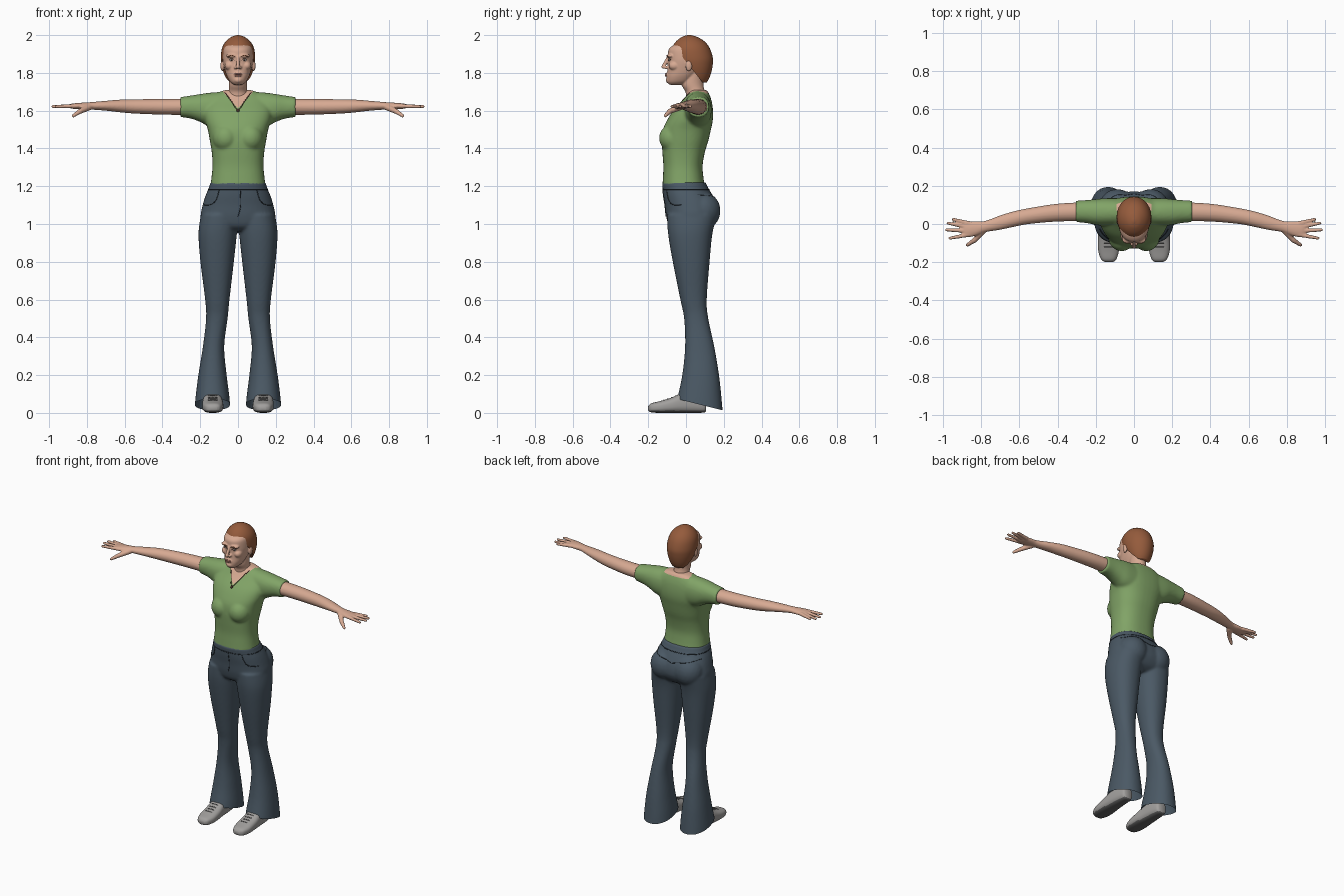
import bpy, bmesh, math
from mathutils import Vector, Matrix
from mathutils.bvhtree import BVHTree

if "Cube" in bpy.data.objects:
    bpy.data.objects.remove(bpy.data.objects["Cube"])


def material(name, r, g, b):
    mat = bpy.data.materials.new(name)
    mat.use_nodes = True
    mat.diffuse_color = (r, g, b, 1)
    shader = next(n for n in mat.node_tree.nodes if n.type == 'BSDF_PRINCIPLED')
    shader.inputs["Base Color"].default_value = (r, g, b, 1)
    shader.inputs["Roughness"].default_value = 0.8
    return mat


SKIN = material("skin", .68, .40, .29)
GREEN = material("shirt_green", .22, .37, .135)
DENIM = material("denim_blue", .07, .1, .13)
STITCH = material("dark_denim", .025, .035, .045)
HAIR = material("auburn_hair", .30, .105, .045)
SHOE = material("shoe_grey", .36, .35, .34)
SOLE = material("sole_grey", .12, .12, .12)
LIPS = material("lips", .50, .22, .17)
WHITE = material("eye_white", .65, .62, .6)
DARK = material("dark_brown", .06, .03, .02)


def spline(rows, steps=6):
    """Smooth the station rows with a Catmull-Rom curve."""
    rows = [Vector(r) for r in rows]
    rows = [rows[0]] + rows + [rows[-1]]
    out = []
    for a, b, c, d in zip(rows, rows[1:], rows[2:], rows[3:]):
        for i in range(steps):
            t = i / steps
            out.append(b + (c - a) * (t / 2) + (a * 2 - b * 5 + c * 4 - d) * (t * t / 2)
                       + (b * 3 - a - c * 3 + d) * (t ** 3 / 2))
    return out + [rows[-1]]


def loft(bm, axis, stations, power=2.0, sides=40):
    """Each station is a position along the axis, then low/high bounds of the other two axes."""
    u, v = [i for i in range(3) if i != axis]
    rings = []
    for pos, u0, u1, v0, v1 in spline(stations):
        ring = []
        for k in range(sides):
            angle = math.tau * k / sides
            c, s = math.cos(angle), math.sin(angle)
            co = Vector((0, 0, 0))
            co[axis] = pos
            co[u] = (u0 + u1) / 2 + (u1 - u0) / 2 * math.copysign(abs(c) ** (2 / power), c)
            co[v] = (v0 + v1) / 2 + (v1 - v0) / 2 * math.copysign(abs(s) ** (2 / power), s)
            ring.append(bm.verts.new(co))
        rings.append(ring)
    for a, b in zip(rings, rings[1:]):
        for k in range(sides):
            n = (k + 1) % sides
            bm.faces.new((a[k], a[n], b[n], b[k]))
    bm.faces.new(rings[0])
    bm.faces.new(rings[-1])


def column(bm, rows, power=2.0):
    """Upright symmetric loft: height, half width, front, back."""
    loft(bm, 2, [(z, -w, w, y0, y1) for z, w, y0, y1 in rows], power)


def blob(bm, centre, radii, detail=3):
    matrix = Matrix.Translation(centre) @ Matrix.Diagonal((*radii, 1))
    bmesh.ops.create_icosphere(bm, subdivisions=detail, radius=1, matrix=matrix)


def limb(bm, start, end, r0, r1, count=12):
    start, end = Vector(start), Vector(end)
    for i in range(count + 1):
        t = i / count
        r = r0 + (r1 - r0) * t
        blob(bm, start.lerp(end, t), (r, r, r), 2)


def mirror(bm):
    copy = bmesh.ops.duplicate(bm, geom=bm.verts[:] + bm.edges[:] + bm.faces[:])["geom"]
    for v in copy:
        if isinstance(v, bmesh.types.BMVert):
            v.co.x = -v.co.x


def finish(name, bm, *mats):
    bmesh.ops.recalc_face_normals(bm, faces=bm.faces[:])
    mesh = bpy.data.meshes.new(name)
    bm.to_mesh(mesh)
    bm.free()
    for m in mats:
        mesh.materials.append(m)
    mesh.shade_smooth()
    mesh.set_sharp_from_angle(angle=math.radians(60))
    obj = bpy.data.objects.new(name, mesh)
    bpy.context.collection.objects.link(obj)
    return obj


def fuse(bm, voxel, rounds):
    """Blend overlapping volumes into one skin and return it as a bmesh."""
    obj = finish("volume", bm)
    remesh = obj.modifiers.new("blend", 'REMESH')
    remesh.mode, remesh.voxel_size = 'VOXEL', voxel
    soft = obj.modifiers.new("soften", 'SMOOTH')
    soft.factor, soft.iterations = 0.5, rounds
    result = obj.evaluated_get(bpy.context.evaluated_depsgraph_get())
    mesh = bpy.data.meshes.new_from_object(result)
    bpy.data.objects.remove(obj)
    out = bmesh.new()
    out.from_mesh(mesh)
    bpy.data.meshes.remove(mesh)
    return out


def cut(bm, co, normal, clear=False):
    bmesh.ops.bisect_plane(bm, geom=bm.verts[:] + bm.edges[:] + bm.faces[:],
                           plane_co=co, plane_no=normal, clear_inner=clear)


def surface(obj):
    mesh = obj.data
    return BVHTree.FromPolygons([v.co for v in mesh.vertices], [p.vertices[:] for p in mesh.polygons])


def trace(name, tree, rays, mat, radius=.0025):
    """Thin cord laid on a surface where the rays (origin, direction) strike it."""
    hits = [tree.ray_cast(Vector(o), Vector(d))[0] for o, d in rays]
    hits = [h for h in hits if h]
    if len(hits) < 2:
        return
    curve = bpy.data.curves.new(name, 'CURVE')
    curve.dimensions, curve.bevel_depth, curve.bevel_resolution = '3D', radius, 1
    line = curve.splines.new('POLY')
    line.points.add(len(hits) - 1)
    for p, h in zip(line.points, hits):
        p.co = (*h, 1)
    curve.materials.append(mat)
    bpy.context.collection.objects.link(bpy.data.objects.new(name, curve))


def facing(path, y=-1, s=1):
    """Rays through front-plane points, shot from the front or from the back."""
    return [((s * p[0], y, p[1]), (0, -y, 0)) for p in spline(path, 8)]


# Shirt: torso, bust and sleeves blended, with the neckline cut in
bm = bmesh.new()
for part in (1,):
    loft(bm, 0, [(.08, -.01, .135, 1.5, 1.70), (.15, -.01, .135, 1.515, 1.695),
                 (.2, -.005, .13, 1.54, 1.688), (.25, .005, .125, 1.558, 1.68),
                 (.305, .01, .122, 1.566, 1.672)], 2.2)
    blob(bm, (.065, -.068, 1.455), (.07, .075, .075))
    mirror(bm)
column(bm, [(1.2, .147, -.125, .1), (1.25, .14, -.122, .092), (1.31, .135, -.12, .088),
            (1.38, .139, -.125, .1), (1.44, .149, -.128, .118), (1.5, .16, -.122, .132),
            (1.55, .175, -.1, .142), (1.6, .18, -.068, .143), (1.65, .165, -.022, .136),
            (1.69, .12, .01, .122), (1.71, .065, .03, .11)], 2.4)
bm = fuse(bm, .008, 6)
for s in (1, -1):
    cut(bm, (0, 0, 1.612), (-1.1 * s, 0, 1))
cut(bm, (0, 0, 1.692), (0, 0, 1))
for f in bm.faces:
    c = f.calc_center_median()
    f.material_index = int(c.z > (1.612 + 1.1 * abs(c.x) if c.y < .07 else 1.692) and abs(c.x) < .09)
shirt = finish("shirt", bm, GREEN, SKIN)
chest = surface(shirt)
trace("necklace", chest, facing([(-.068, 1.695), (-.035, 1.65), (0, 1.605), (.035, 1.65), (.068, 1.695)]), DARK)
pendant = chest.ray_cast(Vector((0, -1, 1.6)), Vector((0, 1, 0)))[0]
bm = bmesh.new()
blob(bm, pendant, (.009, .006, .011))
finish("pendant", bm, DARK)

# Trousers: flared legs and seat blended, with a slanted hem
bm = bmesh.new()
loft(bm, 2, [(1.05, .0, .196, -.1, .165), (.95, .006, .209, -.095, .14), (.8, .022, .199, -.07, .125),
             (.6, .045, .174, -.03, .11), (.5, .055, .169, -.01, .118), (.35, .073, .186, -.005, .15),
             (.2, .06, .21, -.02, .175), (.08, .045, .225, -.045, .188), (-.02, .038, .234, -.065, .196)], 2.2)
blob(bm, (.088, .09, 1.07), (.095, .093, .1))
mirror(bm)
column(bm, [(1.222, .147, -.128, .104), (1.19, .155, -.124, .118), (1.15, .172, -.12, .142),
            (1.1, .187, -.112, .165), (1.04, .198, -.105, .168), (.99, .18, -.09, .14), (.965, .1, -.06, .1)], 2.3)
bm = fuse(bm, .008, 5)
cut(bm, (0, -.05, .075), (0, .25, 1), True)
trousers = finish("trousers", bm, DENIM)
cloth = surface(trousers)
around = [i * math.tau / 48 for i in range(49)]
trace("waistband_seam", cloth, [((math.sin(a), math.cos(a), 1.183), (-math.sin(a), -math.cos(a), 0))
                                for a in around], STITCH)
trace("fly_seam", cloth, facing([(.012, 1.18), (.014, 1.1), (0, 1.04)]), STITCH)
for side, s in (("left", 1), ("right", -1)):
    trace(side + "_front_pocket", cloth, facing([(.1, 1.18), (.115, 1.13), (.14, 1.105), (.178, 1.1)], s=s), STITCH)
    trace(side + "_back_yoke", cloth, facing([(.0, 1.12), (.08, 1.14), (.16, 1.155)], 1, s), STITCH, .0018)

# Arms with hands
for side, s in (("left", 1), ("right", -1)):
    bm = bmesh.new()
    loft(bm, 0, [(.24, .015, .115, 1.577, 1.664), (.4, .013, .106, 1.579, 1.662), (.55, .0, .083, 1.585, 1.66),
                 (.63, -.015, .066, 1.592, 1.658), (.7, -.03, .045, 1.6, 1.652), (.78, -.043, .016, 1.606, 1.645),
                 (.83, -.062, .014, 1.607, 1.642), (.875, -.07, .012, 1.61, 1.638), (.895, -.058, .002, 1.616, 1.632)])
    for i, tip in enumerate([(.945, .024), (.973, .004), (.98, -.031), (.963, -.074)]):
        limb(bm, (.865, .004 - .02 * i, 1.624), (*tip, 1.622), .0125, .009)
    limb(bm, (.79, -.035, 1.618), (.835, -.085, 1.597), .018, .014)
    limb(bm, (.835, -.085, 1.597), (.872, -.11, 1.573), .014, .0095)
    for v in bm.verts:
        v.co.x *= s
    finish(side + "_arm", fuse(bm, .005, 3), SKIN)

# Head, neck, nose and ears
bm = bmesh.new()
limb(bm, (.012, -.106, 1.826), (.014, -.1, 1.83), .008, .008, 2)
blob(bm, (.083, .015, 1.838), (.01, .018, .03))
blob(bm, (.046, -.06, 1.838), (.025, .032, .025))
blob(bm, (.03, -.082, 1.89), (.034, .02, .012))
mirror(bm)
limb(bm, (0, -.096, 1.882), (0, -.119, 1.832), .008, .0115)
blob(bm, (0, -.088, 1.762), (.024, .02, .018))
blob(bm, (0, -.088, 1.79), (.026, .022, .016))
column(bm, [(1.737, .022, -.088, -.02), (1.752, .042, -.1, .02), (1.78, .058, -.102, .05), (1.81, .068, -.098, .075),
            (1.85, .077, -.095, .09), (1.88, .08, -.095, .1), (1.92, .078, -.093, .1), (1.94, .071, -.077, .09),
            (1.955, .06, -.05, .08), (1.975, .04, -.02, .06)], 2.2)
column(bm, [(1.82, .052, .0, .1), (1.745, .048, -.024, .092), (1.7, .05, -.003, .1), (1.66, .066, .0, .115), (1.62, .08, .0, .12)])
head = finish("head", fuse(bm, .004, 5), SKIN)
face = surface(head)

# Hair cap, cut along the hairline
bm = bmesh.new()
column(bm, [(1.75, .045, .04, .11), (1.77, .062, .0, .122), (1.8, .076, -.03, .133), (1.84, .087, -.055, .141),
            (1.88, .091, -.07, .142), (1.93, .085, -.073, .126), (1.965, .066, -.054, .1),
            (1.99, .036, -.022, .06), (2.0, .006, .008, .025)])
cut(bm, (0, -.02, 1.885), (0, .195, .155), True)
bmesh.ops.holes_fill(bm, edges=[e for e in bm.edges if e.is_boundary], sides=0)
finish("hair", bm, HAIR)

# Eyes, brows and mouth
ahead = Vector((0, 1, 0))
for side, s in (("left", 1), ("right", -1)):
    spot = face.ray_cast(Vector((s * .033, -1, 1.868)), ahead)[0]
    for name, offset, radii, mat in (("eye", .001, (.012, .004, .0055), WHITE),
                                     ("iris", -.002, (.005, .003, .005), DARK)):
        bm = bmesh.new()
        blob(bm, spot + ahead * offset, radii)
        finish(side + "_" + name, bm, mat)
    trace(side + "_eyelid", face, facing([(.019, 1.867), (.032, 1.876), (.047, 1.868)], s=s), DARK, .0014)
    trace(side + "_brow", face, facing([(.016, 1.886), (.034, 1.893), (.054, 1.885)], s=s), HAIR, .0022)
bm = bmesh.new()
mouth = face.ray_cast(Vector((0, -1, 1.79)), ahead)[0]
for lift, width in ((.004, .022), (-.005, .018)):
    blob(bm, mouth + Vector((0, .003, lift)), (width, .006, .005))
finish("lips", bm, LIPS)

# Shoes with dark soles and laces
for side, s in (("left", 1), ("right", -1)):
    bm = bmesh.new()
    loft(bm, 1, [(-.2, .112, .15, .012, .035), (-.185, .093, .172, .003, .05), (-.14, .079, .187, 0, .062),
                 (-.08, .078, .189, 0, .08), (-.02, .084, .186, 0, .104), (.05, .09, .18, 0, .105),
                 (.095, .098, .172, .002, .09), (.107, .11, .16, .01, .075)], 2.7)
    for v in bm.verts:
        v.co.x *= s
    bm.normal_update()
    for f in bm.faces:
        c = f.calc_center_median()
        f.material_index = int(c.z < .012)
    shoe = finish(side + "_shoe", bm, SHOE, SOLE)
    top = surface(shoe)
    for i in range(4):
        y = -.12 + .022 * i
        trace(side + "_lace", top, [((s * (.108 + .005 * k), y, 1), (0, 0, -1)) for k in range(11)], SOLE, .0028)
